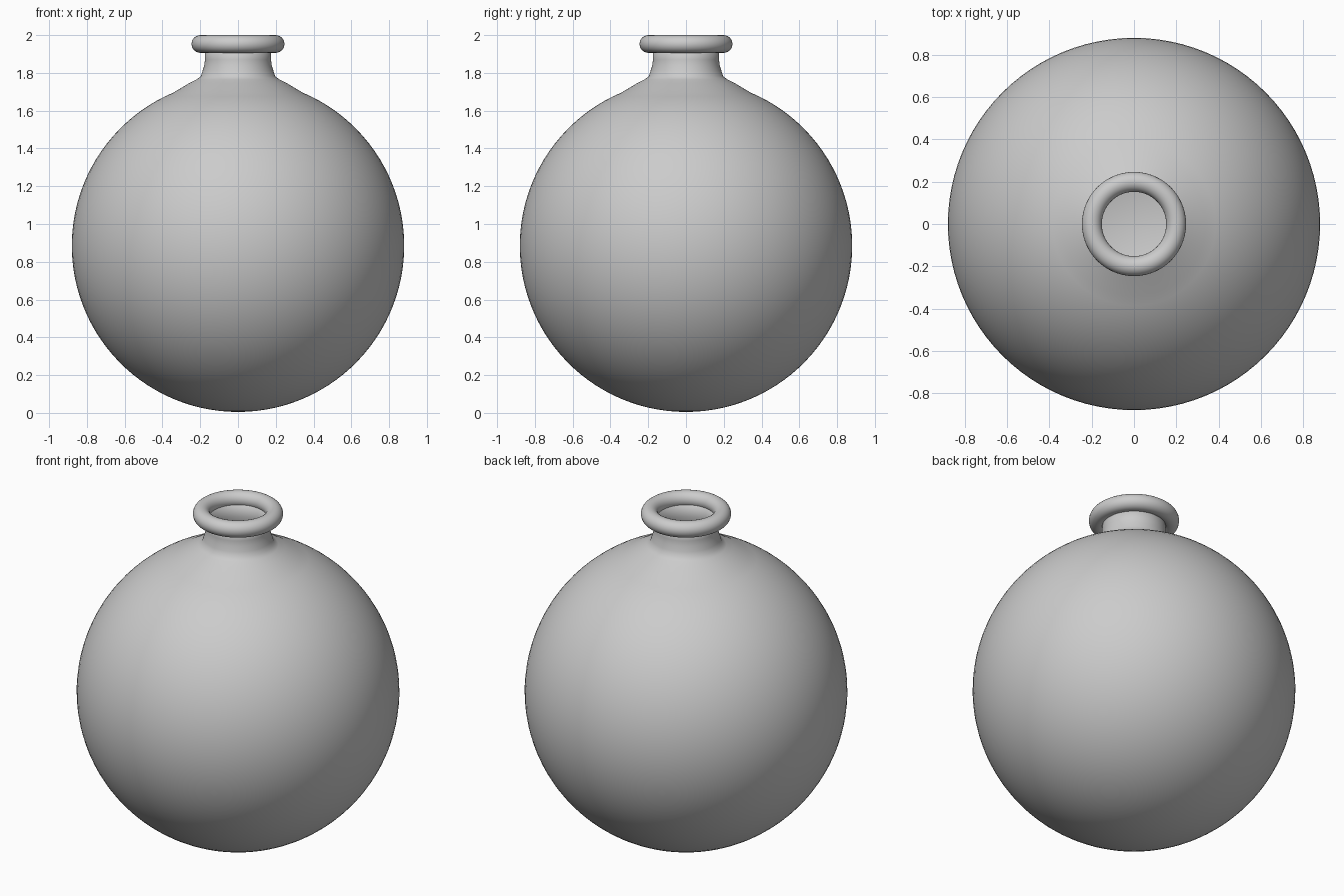
import bpy, bmesh, math

if "Cube" in bpy.data.objects:
    bpy.data.objects.remove(bpy.data.objects["Cube"])

SEG = 96
R, CZ = 0.88, 0.885      # globe radius and centre height
WALL = 0.018


def lathe(name, profile):
    """Spin an (r, z) profile about z, with one shared pole vertex where r is 0."""
    bm = bmesh.new()
    verts = [bm.verts.new((r, 0, z)) for r, z in profile]
    edges = [bm.edges.new(p) for p in zip(verts, verts[1:])]
    bmesh.ops.spin(bm, geom=verts + edges, cent=(0, 0, 0), axis=(0, 0, 1),
                   angle=2 * math.pi, steps=SEG, use_duplicate=False)
    bmesh.ops.remove_doubles(bm, verts=bm.verts, dist=1e-5)
    bmesh.ops.recalc_face_normals(bm, faces=bm.faces)
    for f in bm.faces:
        f.smooth = True
    mesh = bpy.data.meshes.new(name)
    bm.to_mesh(mesh)
    bm.free()
    obj = bpy.data.objects.new(name, mesh)
    bpy.context.collection.objects.link(obj)
    return obj


def globe(radius, end_r, steps=48):
    """Arc from the bottom pole up to where the globe narrows to end_r."""
    end = math.pi - math.asin(end_r / radius)
    return [(radius * math.sin(end * i / steps), CZ - radius * math.cos(end * i / steps))
            for i in range(steps + 1)]


# Hollow body: outer globe, flared shoulder, neck, then back down the inside
shoulder = [(0.255, 1.748), (0.22, 1.765), (0.196, 1.783), (0.188, 1.81),
            (0.178, 1.84), (0.175, 1.87), (0.175, 1.95)]
outer = globe(R, 0.34) + shoulder
inner = globe(R - WALL, 0.33) + [(r - WALL, z - WALL * 0.5) for r, z in shoulder[:-1]]
inner.append((0.175 - WALL, 1.95))
lathe("flask_body", outer + inner[::-1])

# Rounded lip ring around the mouth
bpy.ops.mesh.primitive_torus_add(major_segments=SEG, minor_segments=24,
                                 major_radius=0.199, minor_radius=0.047,
                                 location=(0, 0, 1.953))
lip = bpy.context.object
lip.name = "lip_ring"
bpy.ops.object.shade_smooth()
